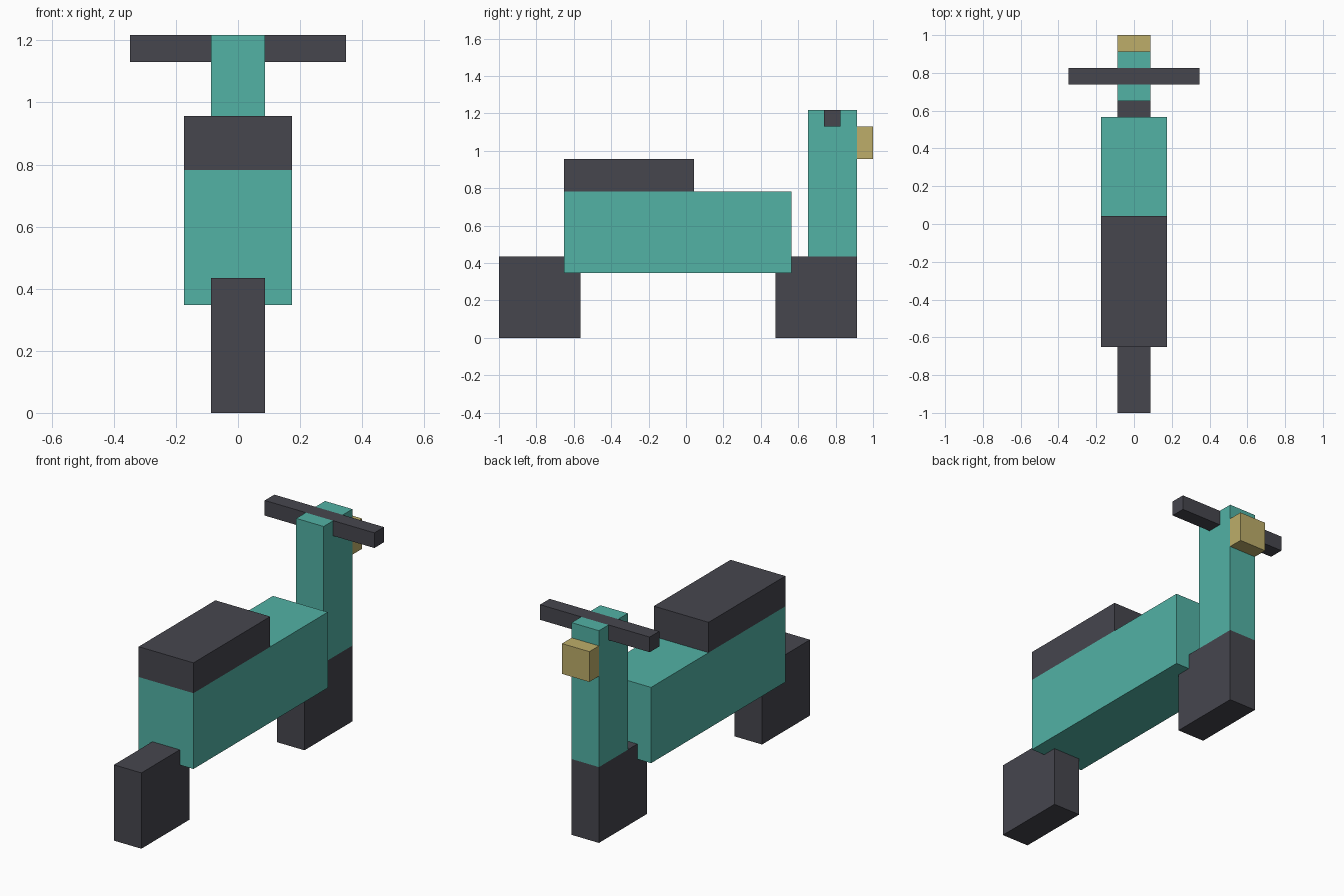
import bpy, bmesh

if "Cube" in bpy.data.objects:
    bpy.data.objects.remove(bpy.data.objects["Cube"])

U = 2 / 23  # one block of the model's grid


def material(name, rgb):
    m = bpy.data.materials.new(name)
    m.diffuse_color = (*rgb, 1)
    m.use_nodes = True
    m.node_tree.nodes["Principled BSDF"].inputs["Base Color"].default_value = m.diffuse_color
    return m


teal = material("teal paint", (0.084, 0.445, 0.376))
dark = material("dark rubber", (0.061, 0.061, 0.076))
tan = material("tan lamp", (0.509, 0.423, 0.144))


def extrude_profile(name, half_width, profile, mat):
    """Side profile of (y, z) points in grid blocks, extruded across x."""
    bm = bmesh.new()
    face = bm.faces.new([bm.verts.new((-half_width * U, y * U, z * U)) for y, z in profile])
    ext = bmesh.ops.extrude_face_region(bm, geom=[face])
    moved = [v for v in ext["geom"] if isinstance(v, bmesh.types.BMVert)]
    bmesh.ops.translate(bm, verts=moved, vec=(2 * half_width * U, 0, 0))
    bmesh.ops.recalc_face_normals(bm, faces=bm.faces)
    mesh = bpy.data.meshes.new(name)
    bm.to_mesh(mesh)
    bm.free()
    mesh.materials.append(mat)
    obj = bpy.data.objects.new(name, mesh)
    bpy.context.collection.objects.link(obj)


def block(name, half_width, y0, y1, z0, z1, mat):
    extrude_profile(name, half_width, [(y0, z0), (y1, z0), (y1, z1), (y0, z1)], mat)


# Square wheels
block("rear_wheel", 1, -11.5, -6.5, 0, 5, dark)
block("front_wheel", 1, 5.5, 10.5, 0, 5, dark)

# Body and seat
block("body", 2, -7.5, 6.5, 4, 9, teal)
block("seat", 2, -7.5, 0.5, 9, 11, dark)

# Steering column, notched on top to hold the handlebar
extrude_profile("steering_column", 1,
                [(7.5, 5), (10.5, 5), (10.5, 14), (9.5, 14), (9.5, 13),
                 (8.5, 13), (8.5, 14), (7.5, 14)], teal)
block("handlebar", 4, 8.5, 9.5, 13, 14, dark)

# Headlamp
block("headlamp", 1, 10.5, 11.5, 11, 13, tan)
